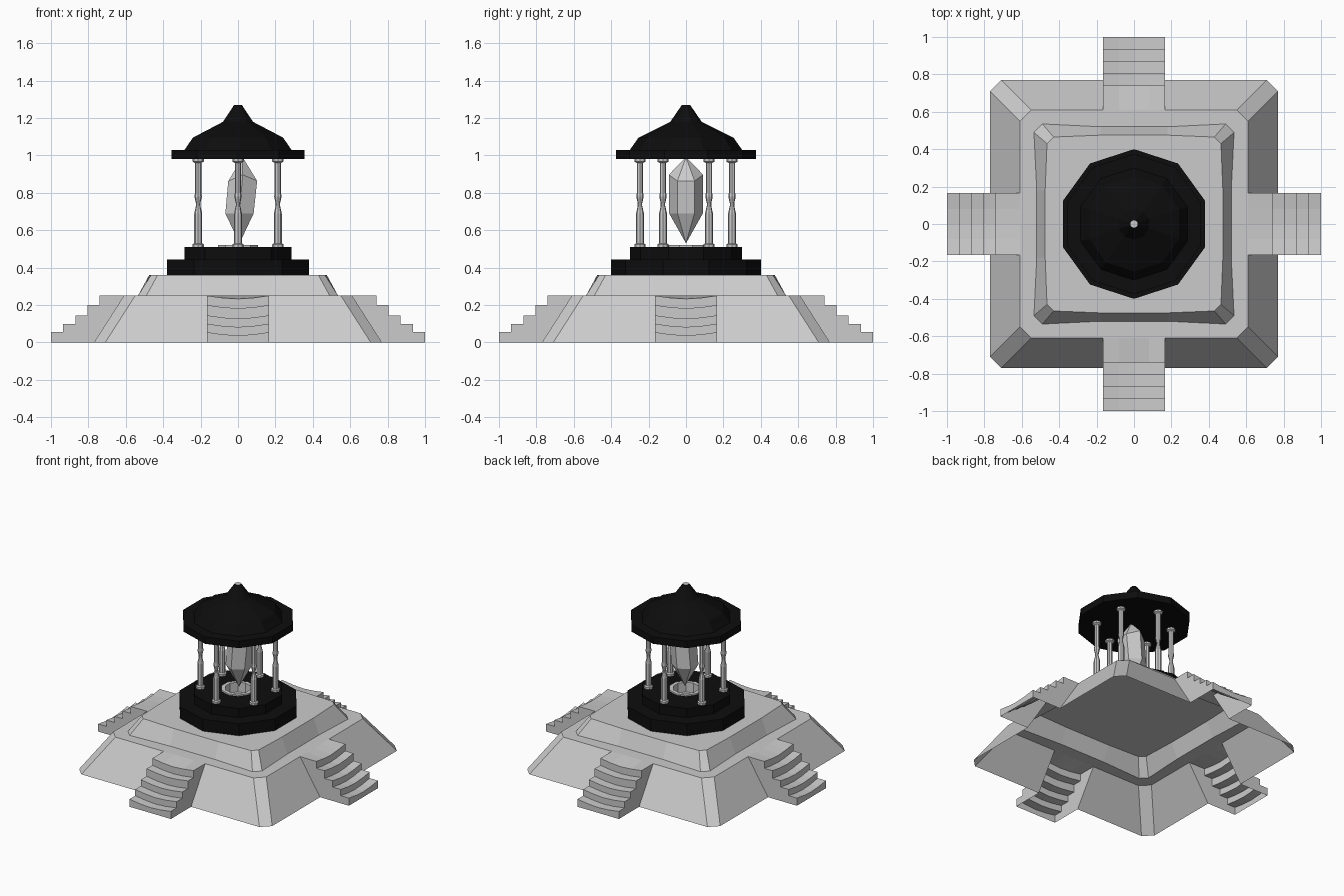
import bpy, bmesh, math
from mathutils import Matrix

if "Cube" in bpy.data.objects:
    bpy.data.objects.remove(bpy.data.objects["Cube"])

black = bpy.data.materials.new("black_stone")
black.diffuse_color = (0.004, 0.004, 0.004, 1)
black.use_nodes = True
black.node_tree.nodes["Principled BSDF"].inputs["Base Color"].default_value = black.diffuse_color


def finish(bm, name, mat=None):
    bmesh.ops.remove_doubles(bm, verts=bm.verts, dist=0.0005)
    bmesh.ops.recalc_face_normals(bm, faces=bm.faces)
    me = bpy.data.meshes.new(name)
    bm.to_mesh(me)
    bm.free()
    ob = bpy.data.objects.new(name, me)
    bpy.context.collection.objects.link(ob)
    if mat:
        me.materials.append(mat)
    return ob


def face(bm, pts, m=Matrix()):
    bm.faces.new([bm.verts.new(m @ Matrix.Translation(p).to_translation()) for p in pts])


def lathe(name, profile, sides, mat=None, at=(0, 0), start=90):
    """Revolve (radius, z) points; zero radius becomes a tip."""
    bm = bmesh.new()
    rings = []
    for r, z in profile:
        n = 1 if r == 0 else sides
        ring = []
        for i in range(n):
            a = math.radians(start) + math.tau * i / sides
            ring.append(bm.verts.new((at[0] + r * math.cos(a), at[1] + r * math.sin(a), z)))
        rings.append(ring)
    for a, b in zip(rings, rings[1:]):
        for i in range(sides):
            j = (i + 1) % sides
            f = [a[i % len(a)], a[j % len(a)], b[j % len(b)], b[i % len(b)]]
            bm.faces.new(list(dict.fromkeys(f)))
    return finish(bm, name, mat)


# Stepped square base: an open-bottomed shell, one quarter turned four times
Z1, Z2, W = 0.25, 0.36, 0.165
foot = [(-.49, -.535), (-.18, -.52), (.18, -.52), (.49, -.535), (.535, -.49)]
head = [(-.43, -.465), (-.18, -.475), (.18, -.475), (.43, -.465), (.465, -.43)]
bm = bmesh.new()
top = []
for k in range(4):
    m = Matrix.Rotation(k * math.pi / 2, 4, 'Z')
    for s in (-1, 1):   # lower wall on both sides of the stair gap
        face(bm, [(s * .71, -.77, 0), (s * W, -.77, 0), (s * W, -.61, Z1), (s * .55, -.61, Z1)], m)
    face(bm, [(.71, -.77, 0), (.77, -.71, 0), (.61, -.55, Z1), (.55, -.61, Z1)], m)
    # terrace
    face(bm, [(-.55, -.61, Z1), (-W, -.61, Z1), (W, -.61, Z1), (.55, -.61, Z1)]
         + [(x, y, Z1) for x, y in foot[3::-1]], m)
    face(bm, [(.55, -.61, Z1), (.61, -.55, Z1), (*foot[4], Z1), (*foot[3], Z1)], m)
    # upper tier wall
    for i in range(4):
        face(bm, [(*foot[i], Z1), (*foot[i + 1], Z1), (*head[i + 1], Z2), (*head[i], Z2)], m)
    top += [m @ Matrix.Translation((*p, Z2)).to_translation() for p in head[:4]]
face(bm, top)
finish(bm, "stepped_base")

# Worn stairs on all four sides, treads dipping in the middle
levels = [(.74, .25), (.805, .2), (.87, .145), (.935, .1), (1.0, .055)]
path = [(.61, .25)]
for i, (y, z) in enumerate(levels):
    path += [(y, z), (y, levels[i + 1][1] if i < 4 else 0)]
cols = [(-W, 0), (-.08, .012), (0, .017), (.08, .012), (W, 0)]
for k, side in enumerate(("front", "right", "back", "left")):
    m = Matrix.Rotation(k * math.pi / 2, 4, 'Z')
    bm = bmesh.new()
    for (xa, sa), (xb, sb) in zip(cols, cols[1:]):
        for i in range(len(path) - 1):
            (y0, z0), (y1, z1) = path[i], path[i + 1]
            w0 = 0 if i == 0 else 1
            w1 = 0 if i == len(path) - 2 else 1
            face(bm, [(xa, -y0, z0 - sa * w0), (xb, -y0, z0 - sb * w0),
                      (xb, -y1, z1 - sb * w1), (xa, -y1, z1 - sa * w1)], m)
    for x in (-W, W):
        face(bm, [(x, -y, z) for y, z in path + [(.77, 0)]], m)
    finish(bm, side + "_stairs")

# Ten-sided pedestal with a shallow well and its rim
lathe("pedestal", [(.40, .36), (.40, .445), (.30, .445), (.30, .51), (.10, .51)], 10, black)
lathe("well_rim", [(.113, .51), (.113, .52), (.087, .52), (.087, .45), (0, .45)], 10)

# Six turned columns
column = [(0, .51), (.03, .51), (.03, .525), (.021, .53), (.021, .69), (.012, .73), (.012, .745),
          (.02, .78), (.017, .80), (.017, .96), (.03, .967), (.03, .98), (0, .98)]
for i in range(6):
    a = math.radians(90 + 60 * i)
    lathe(f"column_{i + 1}", column, 8, at=(.246 * math.cos(a), .246 * math.sin(a)))

# Ten-sided roof with a pale flat tip
lathe("roof", [(0, .98), (.375, .98), (.375, 1.03), (.30, 1.03), (.254, 1.095),
               (.084, 1.18), (.022, 1.27), (0, 1.27)], 10, black)
lathe("roof_tip", [(.021, 1.271), (0, 1.271)], 10)

# Floating faceted crystal, leaning slightly
crystal = lathe("crystal", [(0, .53), (.09, .69), (.092, .88), (0, .99)], 6)
for v in crystal.data.vertices:
    v.co.x = v.co.x * .97 + (.025 if v.co.z > .8 else .008)
    if .8 < v.co.z < .9:
        v.co.z += .02 * math.sin(v.co.x * 40)
